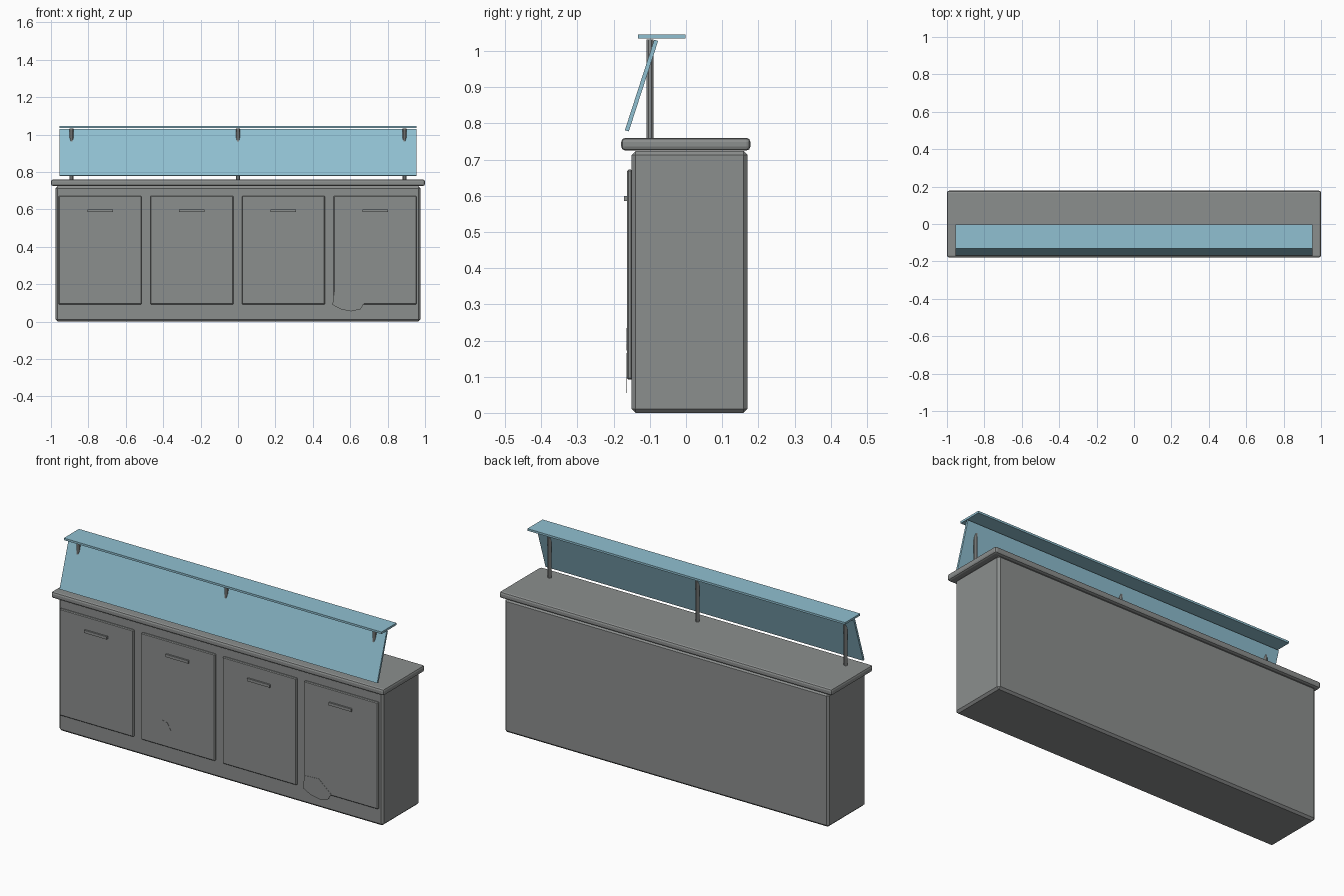
import bpy
import math
from mathutils import Vector

cube = bpy.data.objects.get("Cube")
if cube:
    bpy.data.objects.remove(cube, do_unlink=True)


def material(name, colour):
    mat = bpy.data.materials.new(name)
    mat.use_nodes = True
    mat.diffuse_color = (*colour, 1)
    mat.node_tree.nodes["Principled BSDF"].inputs["Base Color"].default_value = (*colour, 1)
    return mat


grey = material("grey metal", (0.26, 0.272, 0.268))
glass = material("pale blue glass", (0.28, 0.53, 0.64))


def finish(obj, name, mat, bevel=0, segments=1):
    obj.name = name
    obj.data.materials.append(mat)
    if bevel:
        mod = obj.modifiers.new("edge", "BEVEL")
        mod.width = bevel
        mod.segments = segments
        mod.limit_method = "ANGLE"
    return obj


def box(name, low, high, mat, bevel=0, segments=1):
    low, high = Vector(low), Vector(high)
    bpy.ops.mesh.primitive_cube_add(size=1, location=(low + high) / 2)
    obj = bpy.context.object
    obj.scale = high - low
    bpy.ops.object.transform_apply(location=False, rotation=False, scale=True)
    return finish(obj, name, mat, bevel, segments)


def prism(name, outline, place, offset, mat):
    """Solid made by sweeping a flat outline along an offset."""
    front = [Vector(place(a, b)) for a, b in outline]
    back = [p + Vector(offset) for p in front]
    n = len(front)
    faces = [tuple(range(n)), tuple(reversed(range(n, 2 * n)))]
    faces += [(i, n + i, n + (i + 1) % n, (i + 1) % n) for i in range(n)]
    mesh = bpy.data.meshes.new(name)
    mesh.from_pydata(front + back, [], faces)
    obj = bpy.data.objects.new(name, mesh)
    bpy.context.collection.objects.link(obj)
    return finish(obj, name, mat)


# Cabinet and worktop
box("cabinet_body", (-0.975, -0.15, 0), (0.975, 0.17, 0.724), grey, 0.011)
box("worktop", (-1, -0.179, 0.725), (1, 0.178, 0.76), grey, 0.011, 2)

# Doors with bar handles
for i in range(4):
    x = -0.737 + i * 0.49
    box(f"door_{i + 1}", (x - 0.222, -0.163, 0.092), (x + 0.222, -0.148, 0.672), grey, 0.004)
    box(f"door_handle_{i + 1}", (x - 0.068, -0.172, 0.585), (x + 0.068, -0.16, 0.6), grey)

# Thin dented patches on the door fronts
patch = [(0.505, 0.09), (0.55, 0.066), (0.605, 0.055), (0.655, 0.066),
         (0.675, 0.1), (0.6, 0.165), (0.515, 0.16)]
prism("large_door_patch", patch, lambda x, z: (x, -0.1645, z), (0, 0.002, 0), grey)
small = [(-0.375, 0.19), (-0.33, 0.172), (-0.29, 0.19), (-0.31, 0.225), (-0.35, 0.235)]
prism("small_door_patch", small, lambda x, z: (x, -0.1642, z), (0, 0.002, 0), grey)

# Guard posts
for side, x in (("right", -0.89), ("middle", 0), ("left", 0.89)):
    bpy.ops.mesh.primitive_cylinder_add(vertices=8, radius=0.0105, depth=0.277,
                                        location=(x, -0.1, 0.8935),
                                        rotation=(0, 0, math.pi / 8))
    finish(bpy.context.object, f"{side}_guard_post", grey)

# Glass shelf and sloping guard panel
box("glass_shelf", (-0.955, -0.132, 1.034), (0.955, -0.002, 1.045), glass)
profile = [(-0.169, 0.781), (-0.158, 0.778), (-0.077, 1.028), (-0.088, 1.031)]
prism("sloping_glass", profile, lambda y, z: (-0.955, y, z), (1.91, 0, 0), glass)
